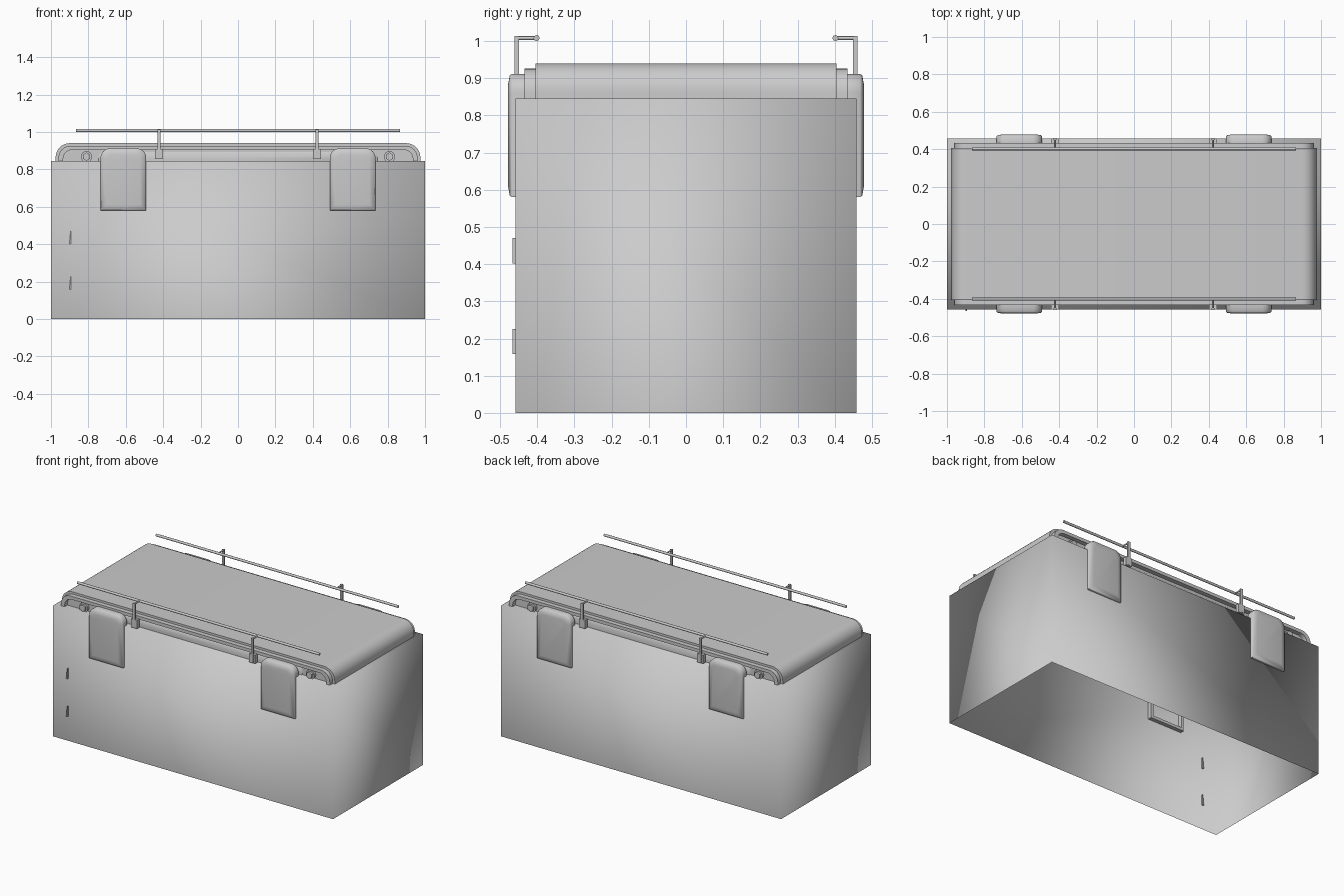
import bpy, bmesh, math
from mathutils import Matrix, Vector

if "Cube" in bpy.data.objects:
    bpy.data.objects.remove(bpy.data.objects["Cube"])


def finish(name, bm, angle=35):
    bmesh.ops.recalc_face_normals(bm, faces=bm.faces[:])
    me = bpy.data.meshes.new(name)
    bm.to_mesh(me)
    bm.free()
    ob = bpy.data.objects.new(name, me)
    bpy.context.collection.objects.link(ob)
    bpy.context.view_layer.objects.active = ob
    bpy.ops.object.select_all(action='DESELECT')
    ob.select_set(True)
    bpy.ops.object.shade_smooth_by_angle(angle=math.radians(angle))
    return ob


def arch(hw, z0, z1, r, cx=0, n=8):
    """Outline with square bottom corners and rounded top corners."""
    pts = [(cx - hw, z0), (cx + hw, z0)]
    for sx, start in ((1, 0), (-1, 90)):
        for i in range(n + 1):
            a = math.radians(start + 90 * i / n)
            pts.append((cx + sx * (hw - r) + r * math.cos(a), z1 - r + r * math.sin(a)))
    return pts


def loft(name, rings, caps=(True, True), closed=False, angle=35):
    """Join (y, outline) rings along y."""
    bm = bmesh.new()
    loops = [[bm.verts.new((x, y, z)) for x, z in pts] for y, pts in rings]
    pairs = list(zip(loops, loops[1:])) + ([(loops[-1], loops[0])] if closed else [])
    for a, b in pairs:
        for i in range(len(a)):
            j = (i + 1) % len(a)
            bm.faces.new((a[i], a[j], b[j], b[i]))
    if caps[0]:
        bm.faces.new(loops[0])
    if caps[1]:
        bm.faces.new(loops[-1])
    return finish(name, bm, angle)


def box(name, c, size):
    bm = bmesh.new()
    bmesh.ops.create_cube(bm, size=1)
    bmesh.ops.scale(bm, vec=size, verts=bm.verts)
    bmesh.ops.translate(bm, vec=c, verts=bm.verts)
    return finish(name, bm)


def rod(name, a, b, r, sides=12):
    a, b = Vector(a), Vector(b)
    m = Matrix.Translation((a + b) / 2) @ (b - a).to_track_quat('Z', 'Y').to_matrix().to_4x4()
    bm = bmesh.new()
    bmesh.ops.create_cone(bm, cap_ends=True, segments=sides, radius1=r, radius2=r,
                          depth=(b - a).length, matrix=m)
    return finish(name, bm)


# Main body: thin-walled box, open underneath, softly shaded
body = box("body", (0, 0, 0.4225), (2.0, 0.916, 0.845))
bm = bmesh.new()
bm.from_mesh(body.data)
bm.faces.ensure_lookup_table()
bottom = [f for f in bm.faces if f.calc_center_median().z < 0.01]
bmesh.ops.delete(bm, geom=bottom, context='FACES_ONLY')
bm.to_mesh(body.data)
bm.free()
if "sharp_edge" in body.data.attributes:
    body.data.attributes.remove(body.data.attributes["sharp_edge"])
body.data.shade_smooth()

# Rounded lid
slab = arch(0.975, 0.84, 0.94, 0.075)
loft("lid", [(-0.405, slab), (0.405, slab)])

for s, side in ((-1, "front"), (1, "back")):
    # Stepped rim around the recessed lid end
    outer, inner = arch(0.96, 0.84, 0.926, 0.065), arch(0.935, 0.843, 0.905, 0.05)
    loft(side + "_lid_rim", [(s * 0.40, outer), (s * 0.434, outer),
                             (s * 0.434, inner), (s * 0.40, inner)], (False, False), True)
    # Raised panel inside the recess
    loft(side + "_lid_panel", [(s * 0.40, arch(0.75, 0.84, 0.90, 0.03)),
                               (s * 0.412, arch(0.74, 0.84, 0.885, 0.03))], angle=60)
    # Long rail
    rod(side + "_rail", (-0.865, s * 0.402, 1.008), (0.865, s * 0.402, 1.008), 0.008)

    for t, lr in ((-1, "left"), (1, "right")):
        tag = f"{side}_{lr}_"
        # Latch: hollow shell with shallow chamfered front
        cx = t * 0.613
        full = arch(0.122, 0.58, 0.912, 0.05, cx)
        soft = arch(0.118, 0.584, 0.908, 0.048, cx)
        face = arch(0.09, 0.612, 0.88, 0.03, cx)
        in1 = arch(0.104, 0.598, 0.894, 0.036, cx)
        loft(tag + "latch", [(s * 0.465, in1), (s * 0.432, in1), (s * 0.432, full),
                             (s * 0.468, full), (s * 0.474, soft), (s * 0.479, face)],
             (True, True), angle=50)
        # Rail bracket: foot, post and arm
        bx = t * 0.422
        box(tag + "bracket_foot", (bx, s * 0.446, 0.882), (0.042, 0.024, 0.055))
        box(tag + "bracket_post", (bx, s * 0.455, 0.935), (0.016, 0.012, 0.156))
        rod(tag + "bracket_arm", (bx, s * 0.455, 1.008), (bx, s * 0.402, 1.008), 0.005)
        # Bolt with hexagonal head
        px = t * 0.81
        rod(tag + "bolt_washer", (px, s * 0.40, 0.868), (px, s * 0.42, 0.868), 0.03, 20)
        rod(tag + "bolt_head", (px, s * 0.41, 0.868), (px, s * 0.432, 0.868), 0.022, 6)

# Two small slivers on the front wall
for i, z in enumerate((0.192, 0.436)):
    pts = [(-0.902, z - 0.034), (-0.892, z - 0.034), (-0.892, z + 0.034), (-0.895, z + 0.034)]
    loft(f"small_hinge_{i + 1}", [(-0.466, pts), (-0.45, pts)])
